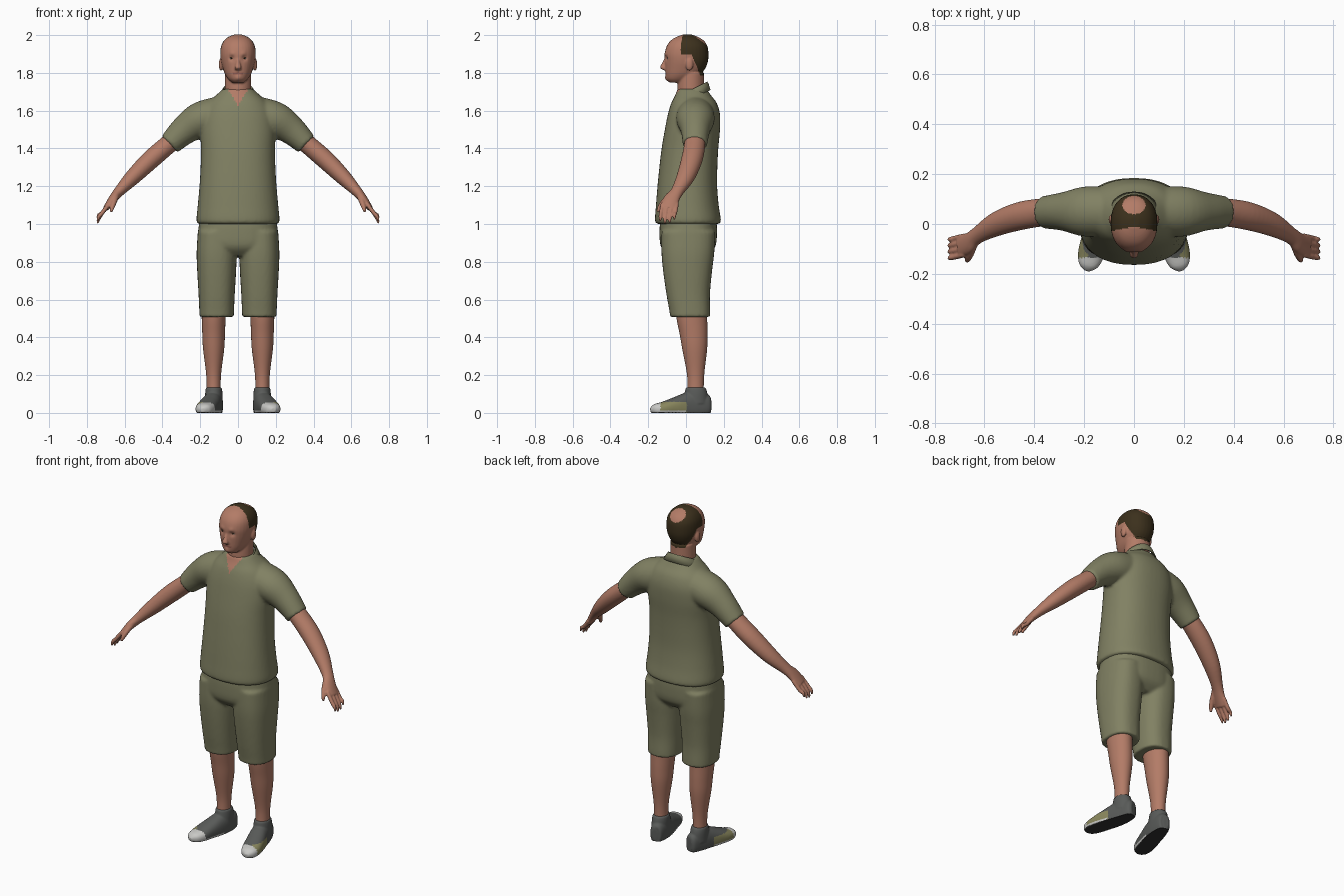
import bpy, bmesh, math
from mathutils import Vector

cube = bpy.data.objects.get("Cube")
if cube:
    bpy.data.objects.remove(cube, do_unlink=True)


def material(name, r, g, b):
    mat = bpy.data.materials.new(name)
    mat.use_nodes = True
    mat.diffuse_color = (r, g, b, 1)
    bsdf = next(n for n in mat.node_tree.nodes if n.type == 'BSDF_PRINCIPLED')
    bsdf.inputs["Base Color"].default_value = (r, g, b, 1)
    bsdf.inputs["Roughness"].default_value = 0.8
    return mat


skin = material("skin", .45, .2, .135)
cloth = material("olive cloth", .22, .22, .125)
hair = material("dark brown hair", .045, .03, .012)
lip = material("lips", .33, .12, .09)
shoe_grey = material("shoe grey", .1, .105, .1)
toe_white = material("toe cap white", .58, .58, .56)
shoe_olive = material("shoe olive", .25, .24, .11)
sole_dark = material("sole dark", .03, .03, .03)

X, Y, Z = Vector((1, 0, 0)), Vector((0, 1, 0)), Vector((0, 0, 1))


def spline(keys, steps):
    """Smooth interpolation through rows of numbers."""
    out = []
    for i in range(len(keys) - 1):
        p0, p1 = keys[max(i - 1, 0)], keys[i]
        p2, p3 = keys[i + 1], keys[min(i + 2, len(keys) - 1)]
        for k in range(steps):
            t = k / steps
            out.append([b + t * ((c - a) + t * ((2 * a - 5 * b + 4 * c - d)
                        + t * (3 * b - a - 3 * c + d))) / 2
                        for a, b, c, d in zip(p0, p1, p2, p3)])
    return out + [list(keys[-1])]


def loft(bm, keys, axis=None, ref=Y, n=32, power=2, steps=5, side=1):
    """Skin a tube over rows of x, y, z, side radius, depth radius."""
    rows = spline(keys, steps)
    pts = [Vector((r[0] * side, r[1], r[2])) for r in rows]
    rings = []
    for i, row in enumerate(rows):
        t = axis or (pts[min(i + 1, len(pts) - 1)] - pts[max(i - 1, 0)]).normalized()
        depth = (ref - t * ref.dot(t)).normalized()
        across = depth.cross(t)
        ring = []
        for k in range(n):
            c, s = (f(math.tau * k / n) for f in (math.cos, math.sin))
            u = math.copysign(abs(c) ** (2 / power), c) * row[3]
            v = math.copysign(abs(s) ** (2 / power), s) * row[4]
            ring.append(bm.verts.new(pts[i] + across * u + depth * v))
        rings.append(ring)
    for a, b in zip(rings, rings[1:]):
        for k in range(n):
            bm.faces.new((a[k], a[(k + 1) % n], b[(k + 1) % n], b[k]))
    bm.faces.new(rings[0])
    bm.faces.new(rings[-1])


def stack(bm, rows, x=0, **kw):
    """Upright tube over rows of height, front, back, half width."""
    loft(bm, [(x, (f + b) / 2, z, w, (b - f) / 2) for z, f, b, w in rows], axis=Z, **kw)


def ball(bm, centre, size):
    new = bmesh.ops.create_uvsphere(bm, u_segments=20, v_segments=12, radius=1)["verts"]
    bmesh.ops.scale(bm, vec=size, verts=new)
    bmesh.ops.translate(bm, vec=centre, verts=new)


def finish(name, bm, mats, voxel=0, paint=None, shape=None, smooth=4):
    """Make the object, fuse its volumes, then shape and colour it."""
    bmesh.ops.recalc_face_normals(bm, faces=bm.faces)
    mesh = bpy.data.meshes.new(name)
    bm.to_mesh(mesh)
    bm.free()
    obj = bpy.data.objects.new(name, mesh)
    bpy.context.collection.objects.link(obj)
    if voxel:
        fuse = obj.modifiers.new("fuse", 'REMESH')
        fuse.mode, fuse.voxel_size = 'VOXEL', voxel
        relax = obj.modifiers.new("relax", 'SMOOTH')
        relax.factor, relax.iterations = .5, smooth
        graph = bpy.context.evaluated_depsgraph_get()
        mesh = bpy.data.meshes.new_from_object(obj.evaluated_get(graph))
        obj.modifiers.clear()
        obj.data = mesh
    mesh.materials.clear()
    for mat in mats:
        mesh.materials.append(mat)
    if shape:
        for v in mesh.vertices:
            shape(v.co)
    for p in mesh.polygons:
        p.material_index = paint(p.center, p.normal) if paint else 0
    bpy.ops.object.select_all(action='DESELECT')
    obj.select_set(True)
    bpy.context.view_layer.objects.active = obj
    bpy.ops.object.shade_smooth_by_angle(angle=math.radians(50))
    return obj


# Head and neck with nose and ears
bm = bmesh.new()
stack(bm, [(1.6, -.03, .1, .07), (1.7, -.045, .095, .07), (1.8, -.04, .095, .07)])
stack(bm, [(1.748, -.085, 0, .03), (1.765, -.103, .03, .05), (1.79, -.109, .07, .067),
           (1.82, -.111, .1, .079), (1.86, -.112, .116, .09), (1.9, -.113, .119, .094),
           (1.94, -.103, .114, .09), (1.97, -.082, .095, .075), (1.99, -.052, .064, .052),
           (2.003, -.015, .03, .02)], power=2.2)
loft(bm, [(0, -.1, 1.885, .009, .01), (0, -.113, 1.855, .011, .012),
          (0, -.122, 1.828, .018, .016), (0, -.112, 1.815, .014, .008)], axis=Z)
for s in (1, -1):
    ball(bm, (s * .09, .018, 1.845), (.012, .02, .034))


def face_relief(co):
    # sunken eye sockets, brow, mouth line and chin
    if co.y > -.05:
        return
    for x, z, spread, depth in ((.034, 1.878, .014, .009), (.03, 1.902, .014, -.004),
                                (0, 1.797, .008, .004), (0, 1.77, .014, -.005)):
        d = (abs(co.x) - x) ** 2 + (co.z - z) ** 2
        co.y += depth * math.exp(-d / spread ** 2)


def head_paint(c, n):
    line = -.01 - .2 * abs(c.x) if c.z > 1.895 else .03 + (1.9 - c.z) * .4
    crown = (c - Vector((0, .075, 1.97))).length < .046
    if c.y > line and c.z > 1.785 and not crown and abs(c.x) < .096:
        return 1
    if c.y < -.07 and abs(c.x) < .027 and abs(c.z - 1.797) < .006:
        return 2
    return 0


finish("head", bm, [skin, hair, lip], .005, head_paint, face_relief, 3)

# Eyes: pale ball with a dark iris in front
for s, label in ((1, "left"), (-1, "right")):
    bm = bmesh.new()
    ball(bm, (s * .034, -.09, 1.878), (.014, .011, .006))
    finish(label + "_eye", bm, [toe_white, hair],
           paint=lambda c, n, s=s: int(c.y < -.09 and abs(c.x - s * .034) < .006))

# Shirt: trunk and short sleeves fused together
bm = bmesh.new()
stack(bm, [(1, -.152, .176, .208), (1.018, -.164, .185, .22), (1.1, -.159, .173, .213),
           (1.2, -.151, .165, .204), (1.3, -.141, .166, .198), (1.4, -.129, .171, .196),
           (1.5, -.112, .18, .2), (1.58, -.096, .18, .19), (1.64, -.078, .163, .16),
           (1.68, -.058, .133, .118), (1.715, -.045, .11, .08)], power=2.3, n=48)
for s in (1, -1):
    loft(bm, [(.1, .05, 1.575, .1, .1), (.2, .05, 1.55, .095, .1),
              (.285, .05, 1.495, .077, .077), (.362, .047, 1.422, .06, .065)], side=s)
finish("shirt", bm, [cloth, skin], .009,
       lambda c, n: int(c.y < 0 and abs(c.x) < (c.z - 1.625) * .6))

# Shirt collar: folded band, open in a V at the front
bm = bmesh.new()
rows = []
for i in range(41):
    a = math.radians(16 + 328 * i / 40)
    front = max(0, math.cos(a))
    top = 1.712 - .042 * math.cos(a)
    rows.append([bm.verts.new((math.sin(a) * rx, .03 - math.cos(a) * ry, z)) for rx, ry, z in (
        (.074, .078, top - .02), (.079, .083, top), (.088, .09, top - .012),
        (.108, .1 + .012 * front, top - .045 - .014 * front))])
for a, b in zip(rows, rows[1:]):
    for k in range(3):
        bm.faces.new((a[k], b[k], b[k + 1], a[k + 1]))
collar = finish("collar", bm, [cloth])
collar.modifiers.new("thickness", 'SOLIDIFY').thickness = .006

# Shorts: seat and two wide legs
bm = bmesh.new()
stack(bm, [(1.04, -.135, .16, .2), (.96, -.14, .164, .211), (.88, -.133, .155, .21),
           (.83, -.09, .11, .17)], power=2.5, n=48)
for s in (1, -1):
    stack(bm, [(.96, -.13, .155, .1), (.85, -.13, .15, .106), (.75, -.121, .138, .103),
               (.63, -.104, .127, .096), (.54, -.088, .128, .092), (.508, -.084, .128, .091)],
          x=s * .113, power=2.4)
finish("shorts", bm, [cloth], .009, smooth=3)

for s, label in ((1, "left"), (-1, "right")):
    # Arm with palm, fingers and thumb
    bm = bmesh.new()
    loft(bm, [(.3, .048, 1.48, .05, .052), (.38, .045, 1.412, .05, .056),
              (.465, .03, 1.338, .05, .056), (.555, -.002, 1.25, .042, .048),
              (.63, -.047, 1.172, .028, .034), (.665, -.077, 1.13, .022, .042),
              (.7, -.092, 1.082, .015, .042)], side=s)
    for k in range(4):
        y, drop = -.128 + .025 * k, (.012, 0, .004, .022)[k]
        loft(bm, [(.68, y + .005, 1.11, .011, .011), (.718, y - .004, 1.06, .011, .011),
                  (.738, y - .008, 1.025 + drop, .0095, .0095),
                  (.744, y - .008, 1.002 + drop, .005, .005)], n=12, side=s)
    loft(bm, [(.645, -.085, 1.15, .017, .017), (.658, -.122, 1.112, .015, .015),
              (.668, -.143, 1.08, .011, .011), (.672, -.149, 1.062, .006, .006)],
         n=12, side=s)
    finish(label + "_arm", bm, [skin], .005, smooth=2)

    # Lower leg
    bm = bmesh.new()
    stack(bm, [(.6, -.06, .11, .066), (.5, -.05, .112, .063), (.42, -.034, .114, .06),
               (.34, -.02, .112, .056), (.22, .003, .098, .041), (.15, .008, .094, .037),
               (.08, .005, .095, .038)], x=s * .129)
    finish(label + "_leg", bm, [skin])

    # Shoe: low upper with ankle cuff, toe cap, side panel and sole
    bm = bmesh.new()
    loft(bm, [(.114, .13, .04, .012, .03), (.116, .12, .04, .034, .055),
              (.125, .06, .04, .046, .075), (.138, 0, .035, .051, .071),
              (.156, -.06, .03, .054, .052), (.172, -.12, .022, .053, .037),
              (.183, -.165, .018, .039, .028), (.188, -.188, .015, .012, .011)],
         ref=Z, n=48, power=2.4, steps=6, side=s)
    stack(bm, [(.05, -.02, .118, .047), (.1, -.008, .114, .046), (.128, -.002, .106, .043),
               (.135, .002, .1, .038)], x=s * .128)

    def flatten(co):
        co.z = max(co.z, 0)

    def shoe_paint(c, n, s=s):
        if c.z < .004 or n.z < -.8:
            return 3
        if c.y < -.135 or (c.z < .014 and c.y < 0):
            return 1
        if -.135 < c.y < .005 and c.z < .058 and n.x * s > .15:
            return 2
        return 0

    finish(label + "_shoe", bm, [shoe_grey, toe_white, shoe_olive, sole_dark],
           .005, shoe_paint, flatten, 2)
